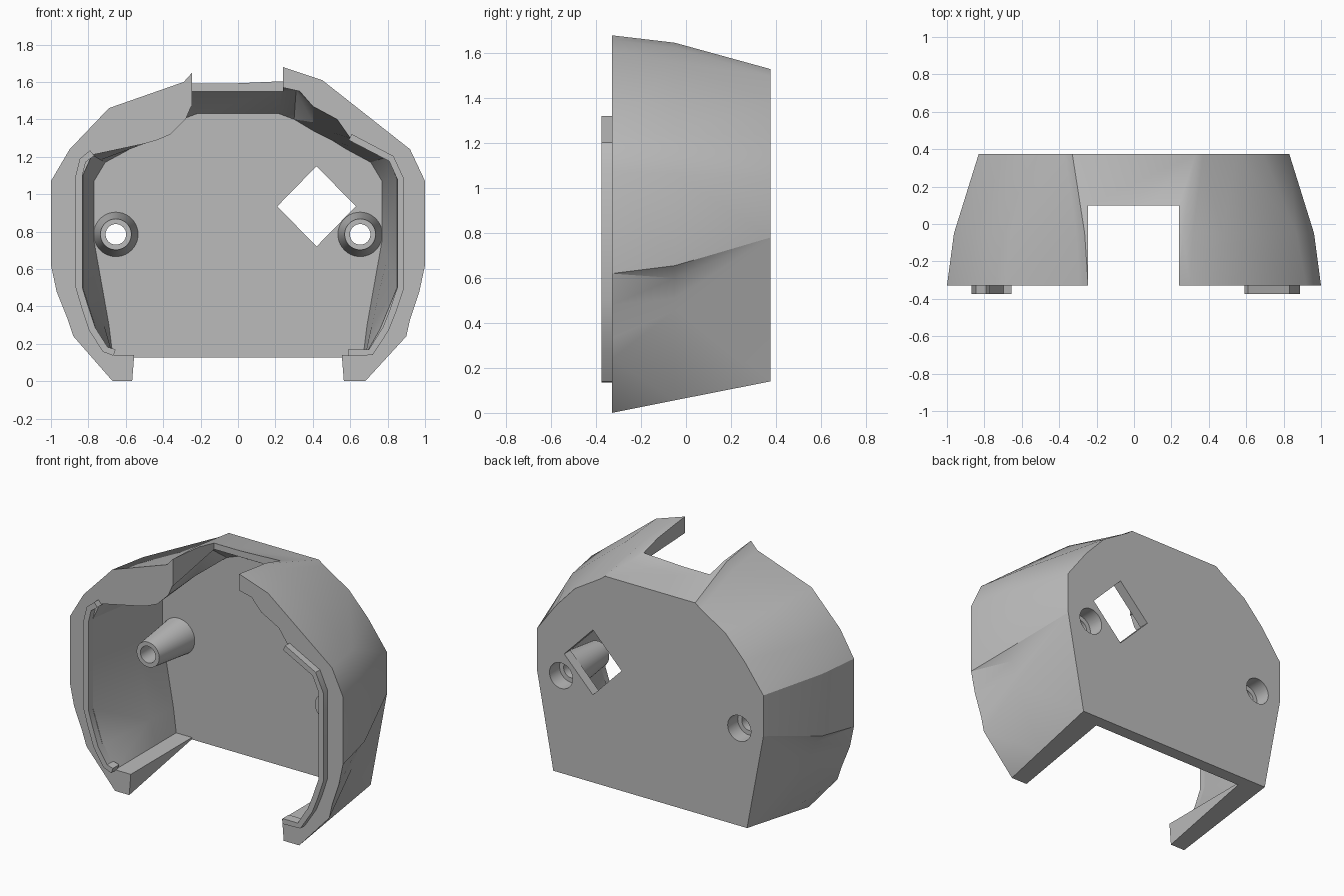
import bpy, bmesh, math
from mathutils import Vector

cube = bpy.data.objects.get("Cube")
if cube:
    bpy.data.objects.remove(cube, do_unlink=True)

grey = bpy.data.materials.new("plain grey")
grey.use_nodes = True
grey.diffuse_color = (0.5, 0.5, 0.5, 1)
grey.node_tree.nodes["Principled BSDF"].inputs["Base Color"].default_value = (0.5, 0.5, 0.5, 1)

FRONT, BACK, PLATE = -0.33, 0.375, 0.31


def finish(bm, name):
    """Turn a bmesh into a named grey object."""
    bmesh.ops.remove_doubles(bm, verts=bm.verts, dist=0.0005)
    bmesh.ops.recalc_face_normals(bm, faces=bm.faces)
    mesh = bpy.data.meshes.new(name)
    bm.to_mesh(mesh)
    bm.free()
    mesh.materials.append(grey)
    obj = bpy.data.objects.new(name, mesh)
    bpy.context.collection.objects.link(obj)
    return obj


def loft(name, sections):
    """Solid through a list of (y, [(x, z), ...]) cross-sections."""
    bm = bmesh.new()
    rings = [[bm.verts.new((x, y, z)) for x, z in pts] for y, pts in sections]
    for a, b in zip(rings, rings[1:]):
        for i in range(len(a)):
            j = (i + 1) % len(a)
            bm.faces.new((a[i], a[j], b[j], b[i]))
    bm.faces.new(rings[0])
    bm.faces.new(rings[-1])
    bmesh.ops.remove_doubles(bm, verts=bm.verts, dist=0.0005)
    bmesh.ops.triangulate(bm, faces=[f for f in bm.faces if len(f.verts) == 4])
    return finish(bm, name)


def prism(name, pts, y0, y1):
    return loft(name, [(y0, pts), (y1, pts)])


def rect(x0, x1, z0, z1):
    return [(x0, z0), (x1, z0), (x1, z1), (x0, z1)]


def circle(cx, cz, r, n=40):
    return [(cx + r * math.cos(math.tau * i / n), cz + r * math.sin(math.tau * i / n)) for i in range(n)]


def mirrored(half):
    return half + [(-x, z) for x, z in reversed(half)]


def blend(a, b, factor):
    return [tuple(Vector(p).lerp(Vector(q), factor(p))) for p, q in zip(a, b)]


def cut(target, cutter):
    cutter.hide_render = True
    mod = target.modifiers.new("cut", 'BOOLEAN')
    mod.operation, mod.solver, mod.object = 'DIFFERENCE', 'EXACT', cutter
    bpy.context.view_layer.objects.active = target
    bpy.ops.object.modifier_apply(modifier=mod.name)
    bpy.data.objects.remove(cutter, do_unlink=True)


def smooth(obj, angle):
    bpy.ops.object.select_all(action='DESELECT')
    obj.select_set(True)
    bpy.context.view_layer.objects.active = obj
    bpy.ops.object.shade_smooth_by_angle(angle=math.radians(angle))


# Outer body: wide front outline tapering to a smaller back outline
outer_front = [(.68, 0), (.9, .24), (.92, .33), (.97, .48), (1, .62), (1, 1.07), (.92, 1.24),
               (.45, 1.61), (.3, 1.66), (.24, 1.68),
               (-.245, 1.65), (-.29, 1.6), (-.69, 1.46), (-.9, 1.24), (-1, 1.07), (-1, .62),
               (-.97, .48), (-.91, .33), (-.88, .24), (-.67, 0)]
apex = (.83, .78)
outer_back = mirrored([(.71, .14), apex, apex, apex, apex, (.83, 1.05), (.69, 1.24),
                       (.55, 1.39), (.37, 1.5), (.33, 1.53)])
outer_mid = blend(outer_front, outer_back, lambda p: 0.4 if p[1] < 0.5 else 0.22)
shell = loft("shell", [(FRONT, outer_front), (-.05, outer_mid), (BACK, outer_back)])

# Hollow interior, stopping short of the back plate
inner_front = [(.68, .14), (.76, .28), (.85, .5), (.85, 1.08), (.8, 1.2), (.6, 1.3), (.53, 1.4),
               (.4, 1.47), (.33, 1.55), (.24, 1.57),
               (-.25, 1.47), (-.28, 1.4), (-.36, 1.32), (-.43, 1.29), (-.5, 1.27), (-.78, 1.21),
               (-.83, 1.1), (-.83, .5), (-.76, .28), (-.67, .14)]
inner_back = mirrored([(.67, .14), (.69, .3), (.77, .75), (.77, 1.07), (.71, 1.17), (.58, 1.24),
                       (.5, 1.29), (.4, 1.34), (.3, 1.4), (.22, 1.43)])
inner_mid = [(x, 1.55 if abs(x) < .33 else z)
             for x, z in blend(inner_front, inner_back, lambda p: 0.66)]
cut(shell, loft("cavity", [(-.5, inner_front), (FRONT, inner_front), (.1, inner_mid), (PLATE, inner_back)]))

# Top notch, open underside and diamond window
cut(shell, prism("top_notch", rect(-.245, .24, 1.4, 2), -.6, .1))
cut(shell, prism("bottom_slot", [(-.57, -.05), (.57, -.05), (.55, .2), (-.55, .2)], -.6, PLATE))
cut(shell, prism("window", [(.21, .935), (.42, .72), (.63, .935), (.42, 1.15)], .2, .5))

# Screw bosses: tapered tubes with a counterbore from the back
BOSS_X, BOSS_Z = 0.653, 0.785
boss_profile = [(.12, .32), (.083, -.01), (.055, -.01), (.055, .27), (.085, .27), (.085, .32)]
for side, word in ((1, "left"), (-1, "right")):
    cut(shell, prism("screw_hole", circle(side * BOSS_X, BOSS_Z, .085), .2, .5))
    bm = bmesh.new()
    rings = [[bm.verts.new((x, y, z)) for x, z in circle(side * BOSS_X, BOSS_Z, r)]
             for r, y in boss_profile]
    for a, b in zip(rings, rings[1:] + rings[:1]):
        for i in range(len(a)):
            bm.faces.new((a[i - 1], a[i], b[i], b[i - 1]))
    smooth(finish(bm, word + "_screw_boss"), 35)


# Raised locating lips along the front rim
def lip(name, path, width=0.036):
    pts = [Vector(p) for p in path]
    sides = ([], [])
    for i, p in enumerate(pts):
        d = (pts[min(i + 1, len(pts) - 1)] - pts[max(i - 1, 0)]).normalized()
        n = Vector((-d.y, d.x)) * width / 2
        sides[0].append(tuple(p + n))
        sides[1].append(tuple(p - n))
    smooth(prism(name, sides[0] + sides[1][::-1], -.375, -.31), 30)


lip("left_lip", [(.59, .153), (.71, .155), (.79, .28), (.83, .38), (.87, .5), (.87, 1.08),
                 (.82, 1.19), (.6, 1.305)])
lip("right_lip", [(-.66, .153), (-.71, .17), (-.78, .28), (-.82, .4), (-.85, .5), (-.85, 1.1),
                  (-.83, 1.18), (-.78, 1.22)])

smooth(shell, 28)
